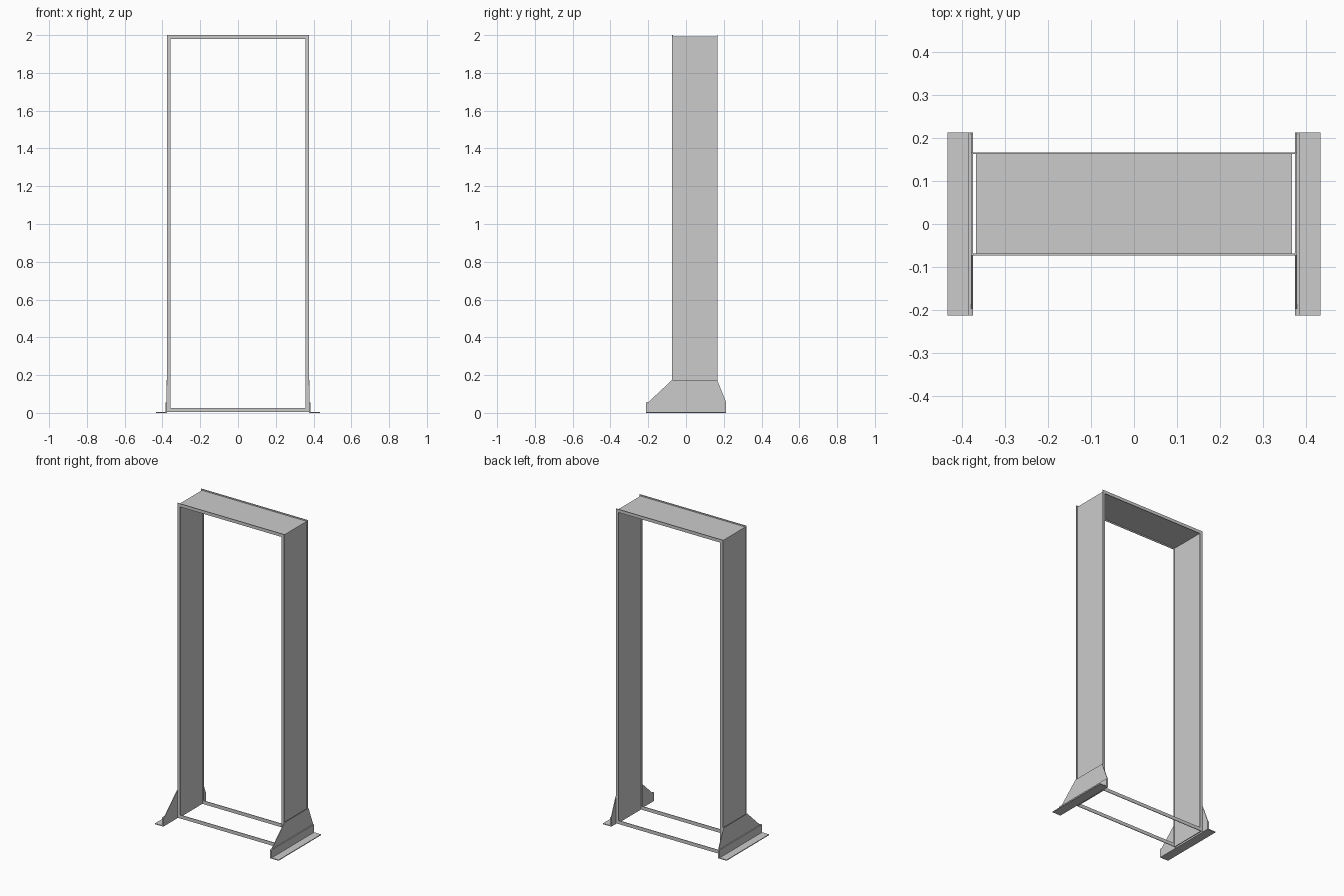
import bpy, bmesh

if "Cube" in bpy.data.objects:
    bpy.data.objects.remove(bpy.data.objects["Cube"])

steel = bpy.data.materials.new("grey steel")
steel.diffuse_color = (0.6, 0.6, 0.6, 1)
steel.use_nodes = True
steel.node_tree.nodes["Principled BSDF"].inputs["Base Color"].default_value = steel.diffuse_color

Y0, Y1 = -0.073, 0.167      # front and back of the frame
W, H, Z0 = 0.375, 2.0, 0.004
RIM, T = 0.018, 0.004       # flange width, sheet thickness


def finish(name, bm):
    bmesh.ops.recalc_face_normals(bm, faces=bm.faces)
    me = bpy.data.meshes.new(name)
    bm.to_mesh(me)
    bm.free()
    me.materials.append(steel)
    ob = bpy.data.objects.new(name, me)
    bpy.context.collection.objects.link(ob)
    return ob


def box(name, lo, hi):
    bm = bmesh.new()
    bmesh.ops.create_cube(bm, size=1)
    for v in bm.verts:
        v.co = [(a + b) / 2 + c * (b - a) for a, b, c in zip(lo, hi, v.co)]
    return finish(name, bm)


def prism(name, outline, x0, x1):
    """Extrude a (y, z) outline along x."""
    bm = bmesh.new()
    face = bm.faces.new([bm.verts.new((x0, y, z)) for y, z in outline])
    ext = bmesh.ops.extrude_face_region(bm, geom=[face])
    for v in ext["geom"]:
        if isinstance(v, bmesh.types.BMVert):
            v.co.x = x1
    return finish(name, bm)


def ring(name, y0, y1):
    """Thin rectangular flange running all the way round the opening."""
    outer = [(-W, Z0), (W, Z0), (W, H), (-W, H)]
    inner = [(-W + RIM, Z0 + 0.022), (W - RIM, Z0 + 0.022), (W - RIM, H - 0.02), (-W + RIM, H - 0.02)]
    bm = bmesh.new()
    v = [[bm.verts.new((x, y, z)) for x, z in loop]
         for loop, y in ((outer, y0), (inner, y0), (inner, y1), (outer, y1))]
    for a in range(4):
        b = (a + 1) % 4
        for i in range(4):
            j = (i + 1) % 4
            bm.faces.new((v[a][i], v[a][j], v[b][j], v[b][i]))
    return finish(name, bm)


# front and back flanges
ring("front_flange", Y0, Y0 + T)
ring("back_flange", Y1 - T, Y1)

# top web between the flanges
WX = W - RIM / 2
box("top_web", (-WX, Y0 + T, H - 0.012), (WX, Y1 - T, H - 0.008))

# floor gusset outline
gusset = [(-0.213, 0), (-0.213, 0.055), (-0.198, 0.058), (Y0, 0.175),
          (Y1 - 0.002, 0.175), (0.213, 0.055), (0.213, 0)]

for side, s in (("left", -1), ("right", 1)):
    def span(a, b):
        return sorted((s * a, s * b))
    # side web
    a, b = span(WX - T / 2, WX + T / 2)
    box(side + "_post_web", (a, Y0 + T, Z0), (b, Y1 - T, H - 0.008))
    # foot: gusset plate with an angle iron outside it
    prism(side + "_gusset", gusset, *span(W, W + 0.004))
    a, b = span(W + 0.004, W + 0.01)
    box(side + "_angle_upright", (a, -0.213, 0), (b, 0.213, 0.055))
    a, b = span(W + 0.01, 0.434)
    box(side + "_angle_base", (a, -0.213, 0), (b, 0.213, 0.005))
